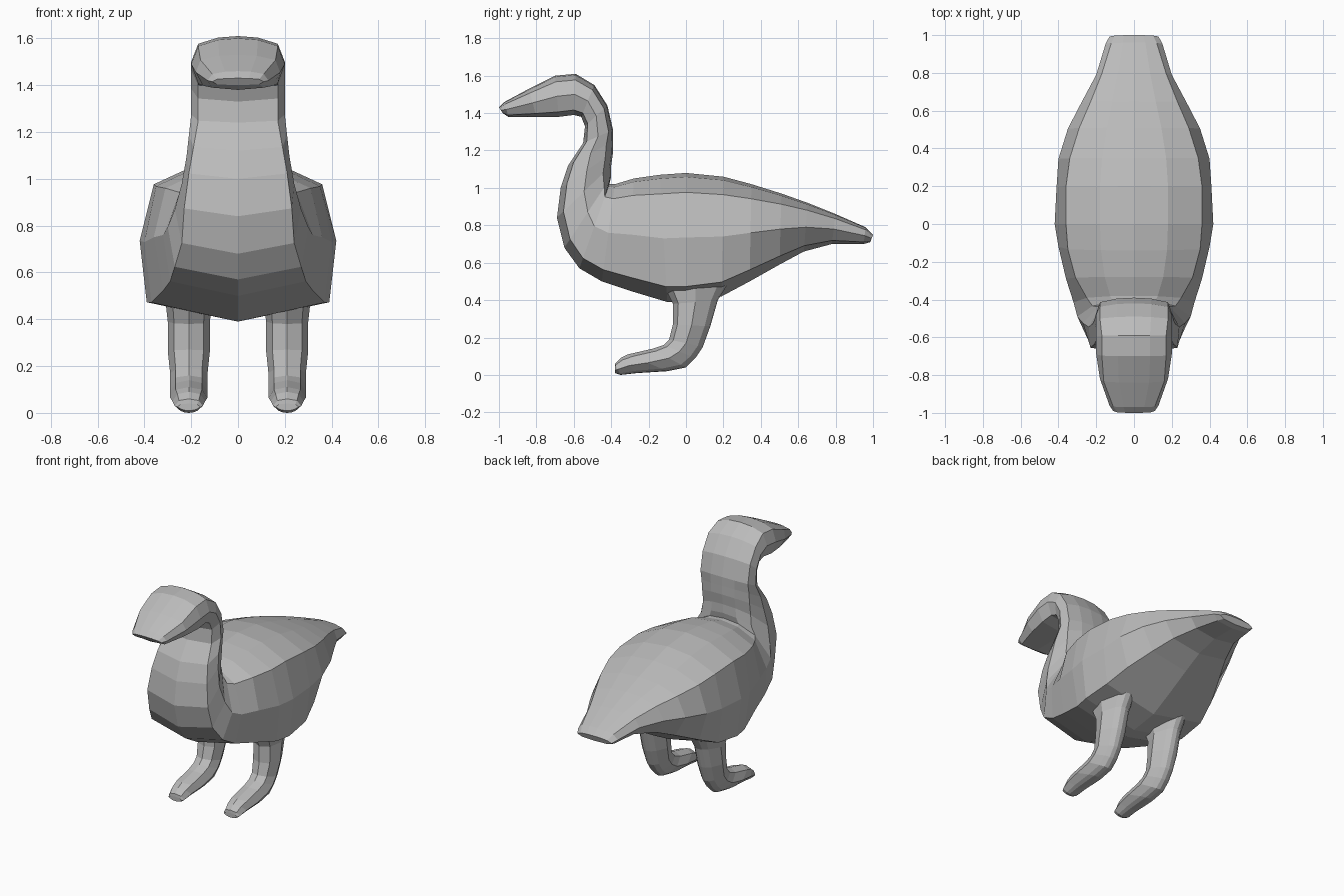
import bpy
import bmesh

default_cube = bpy.data.objects.get("Cube")
if default_cube:
    bpy.data.objects.remove(default_cube, do_unlink=True)


def make_material(name, colour):
    material = bpy.data.materials.new(name)
    material.use_nodes = True
    material.diffuse_color = colour
    shader = material.node_tree.nodes["Principled BSDF"]
    shader.inputs["Base Color"].default_value = colour
    shader.inputs["Roughness"].default_value = 0.8
    return material


grey = make_material("plain grey", (0.5, 0.5, 0.5, 1))


def ring_points(row, centre_x, side):
    """Closed, mirrored section hung between an under point and an upper point."""
    under_y, under_z, upper_y, upper_z, low, middle, high = row
    half = [(0, 0), (low, .12), (middle, .5), (high, .85), (high * .5, .97), (0, 1)]
    mirrored = [(-x, t) for x, t in reversed(half[1:-1])]
    return [((centre_x + x) * side,
             under_y + (upper_y - under_y) * t,
             under_z + (upper_z - under_z) * t) for x, t in half + mirrored]


def loft(name, rows, centre_x=0, side=1):
    """Skin a row of sections into one closed flat-shaded object."""
    bm = bmesh.new()
    rings = [[bm.verts.new(p) for p in ring_points(row, centre_x, side)]
             for row in rows]
    for ring, following in zip(rings, rings[1:]):
        count = len(ring)
        for i in range(count):
            j = (i + 1) % count
            bm.faces.new((ring[i], ring[j], following[j], following[i]))
    bm.faces.new(rings[0])
    bm.faces.new(rings[-1])
    bmesh.ops.recalc_face_normals(bm, faces=bm.faces)
    mesh = bpy.data.meshes.new(name)
    bm.to_mesh(mesh)
    bm.free()
    mesh.materials.append(grey)
    obj = bpy.data.objects.new(name, mesh)
    bpy.context.collection.objects.link(obj)
    return obj


# Sections: under y, under z, upper y, upper z, low / middle / high half widths
# Tail, back and belly
trunk = [
    (.985, .71, 1, .75, .1, .13, .1),
    (.95, .7, .96, .79, .12, .15, .12),
    (.78, .7, .8, .86, .15, .2, .17),
    (.63, .66, .65, .92, .21, .28, .23),
    (.5, .59, .51, .97, .27, .35, .29),
    (.34, .5, .35, 1.02, .34, .4, .34),
    (.19, .42, .2, 1.06, .38, .41, .36),
    (0, .39, 0, 1.08, .39, .42, .36),
    (-.1, .39, -.14, 1.07, .37, .4, .35),
    (-.3, .45, -.28, 1.05, .32, .36, .31),
    (-.45, .5, -.38, 1.02, .29, .32, .25),
    (-.57, .57, -.41, 1.02, .27, .3, .22),
]

# Breast, neck, head and bill
neck_and_head = [
    (-.65, .68, -.4, 1.06, .24, .27, .19),
    (-.69, .84, -.4, 1.12, .23, .24, .18),
    (-.67, 1, -.39, 1.19, .21, .22, .18),
    (-.63, 1.12, -.39, 1.25, .19, .21, .18),
    (-.55, 1.24, -.39, 1.31, .17, .2, .18),
    (-.54, 1.33, -.42, 1.44, .17, .2, .18),
    (-.56, 1.38, -.49, 1.55, .17, .2, .18),
    (-.6, 1.39, -.59, 1.61, .17, .2, .17),
    (-.68, 1.38, -.7, 1.6, .17, .2, .17),
    (-.8, 1.38, -.84, 1.53, .15, .18, .16),
    (-.95, 1.38, -.97, 1.46, .11, .13, .11),
    (-.98, 1.4, -1, 1.43, .09, .11, .09),
]
loft("body", trunk + neck_and_head)

# Legs with webbed feet: front y, front z, back y, back z, half width
leg_rows = [
    (-.12, .48, .22, .48, .1),
    (-.07, .38, .17, .4, .09),
    (-.07, .27, .13, .26, .09),
    (-.09, .19, .09, .15, .08),
    (-.12, .16, .05, .09, .08),
    (-.18, .14, 0, .04, .08),
    (-.31, .11, -.1, .02, .08),
    (-.35, .09, -.26, .01, .07),
    (-.38, .06, -.35, 0, .06),
    (-.38, .04, -.38, .01, .05),
]
leg_sections = [(fy, fz, by, bz, w * .7, w, w * .6) for fy, fz, by, bz, w in leg_rows]
for side, label in ((1, "left"), (-1, "right")):
    loft(label + "_leg", leg_sections, .21, side)
